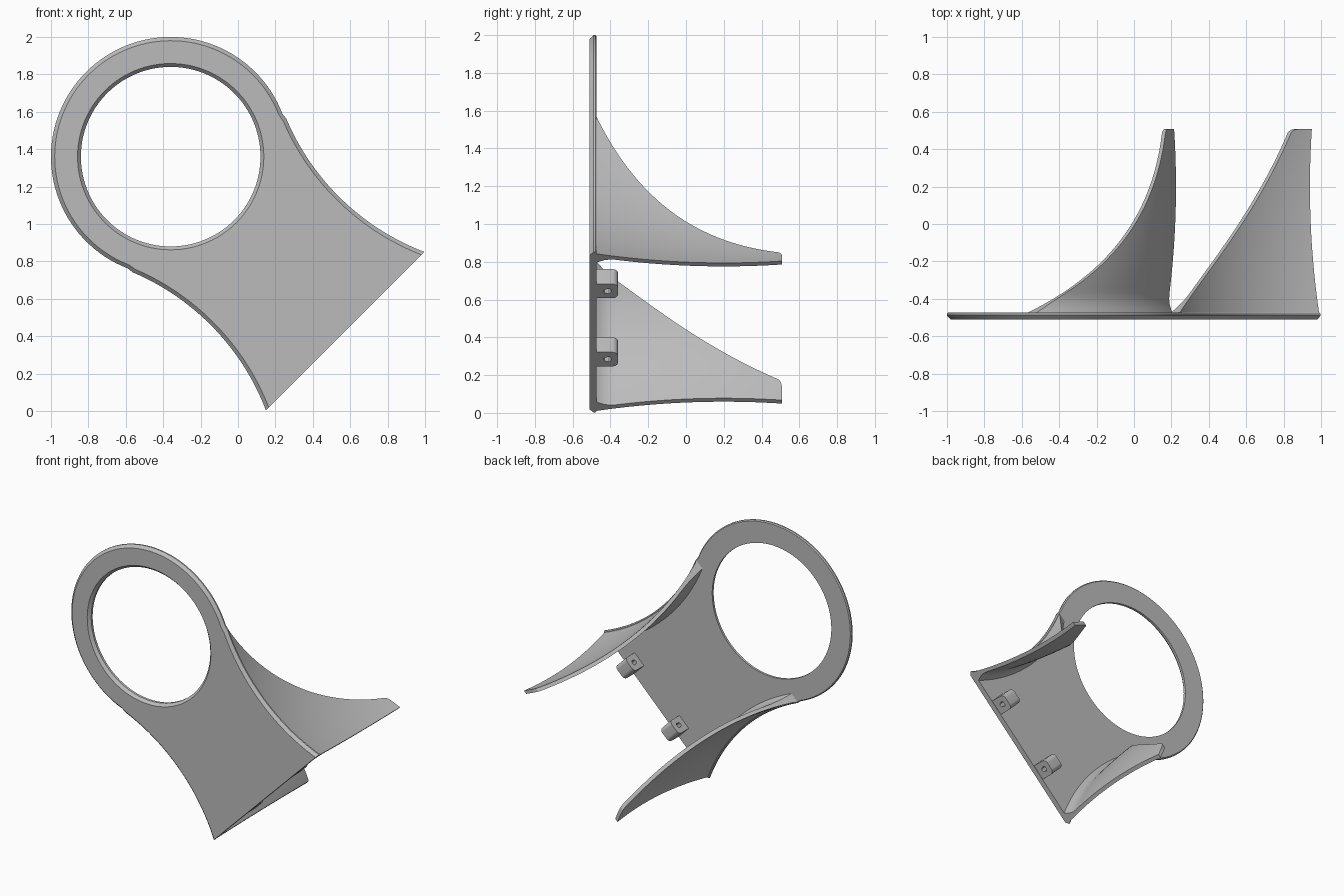
import bpy, bmesh, math
from mathutils import Vector

old = bpy.data.objects.get("Cube")
if old:
    bpy.data.objects.remove(old)

grey = bpy.data.materials.new("plain_grey")
grey.use_nodes = True
COLOR = (0.5, 0.5, 0.5, 1)
grey.diffuse_color = COLOR
grey.node_tree.nodes["Principled BSDF"].inputs["Base Color"].default_value = COLOR

RING_R, HOLE_R = 0.64, 0.48
END, HALF = 1.32, 0.6            # straight end: distance from ring, half width
NECK_A, NECK_B, NECK_R = 0.785, 1.793, 1.308   # centre and radius of waist arc
START = 0.26                     # where the ring meets the waist arc
FRONT, BACK = -0.51, -0.473


def place(a, b, y):
    """a runs from the ring to the straight end, b across, tilted 45 degrees."""
    s = math.sqrt(0.5)
    return Vector((-0.36 + (a + b) * s, y, 1.36 + (b - a) * s))


def waist(a, inset=0.0):
    return NECK_B - math.sqrt((NECK_R + inset) ** 2 - (a - NECK_A) ** 2)


def loft(name, loops, cyclic=False):
    """Skin closed loops of equal length; cap the ends unless cyclic."""
    bm = bmesh.new()
    rows = [[bm.verts.new(place(*p)) for p in loop] for loop in loops]
    pairs = list(zip(rows, rows[1:]))
    if cyclic:
        pairs.append((rows[-1], rows[0]))
    else:
        bm.faces.new(rows[0])
        bm.faces.new(rows[-1])
    for r, q in pairs:
        n = len(r)
        for i in range(n):
            bm.faces.new((r[i], r[(i + 1) % n], q[(i + 1) % n], q[i]))
    bmesh.ops.recalc_face_normals(bm, faces=bm.faces)
    mesh = bpy.data.meshes.new(name)
    bm.to_mesh(mesh)
    bm.free()
    mesh.materials.append(grey)
    obj = bpy.data.objects.new(name, mesh)
    bpy.context.collection.objects.link(obj)
    bpy.ops.object.select_all(action='DESELECT')
    obj.select_set(True)
    bpy.context.view_layer.objects.active = obj
    bpy.ops.object.shade_smooth_by_angle(angle=math.radians(28))
    return obj


def outline(inset):
    """Ring, two waist arcs and the straight end, as (a, b) points."""
    first = math.acos(START / RING_R)
    r = RING_R - inset
    pts = []
    for i in range(73):
        t = first + (2 * math.pi - 2 * first) * i / 72
        pts.append((r * math.cos(t), r * math.sin(t)))
    arc = [START + (END - START) * i / 32 for i in range(1, 33)]
    pts += [(a, -waist(a, inset)) for a in arc]
    corner = waist(END, inset)
    pts += [(END, corner * (i / 8 - 1)) for i in range(1, 16)]
    pts += [(a, waist(a, inset)) for a in reversed(arc)]
    return pts


def at(points, y):
    return [(a, b, y) for a, b in points]


def circle_like(points, r):
    return [(a * r / math.hypot(a, b), b * r / math.hypot(a, b)) for a, b in points]


# Flat plate with a round opening and chamfered rims
full = outline(0)
loft("ring_plate", [
    at(outline(0.02), FRONT), at(full, FRONT + 0.02), at(full, BACK - 0.007),
    at(outline(0.007), BACK), at(circle_like(full, HOLE_R), BACK),
    at(circle_like(full, HOLE_R), FRONT + 0.02),
    at(circle_like(full, HOLE_R + 0.018), FRONT)], cyclic=True)


# Curved side fins that sweep back from the waist arcs
def fin(name, side):
    path = []
    for i in range(29):
        t = i / 28
        u = 1 - t
        path.append((u * u * -0.485 + 2 * u * t * -0.11 + t * t * 0.49,
                     u * u * START + 2 * u * t * 0.98 + t * t * 1.21))
    path += [(0.503, 1.225), (0.508, 1.25)]
    loops = []
    for y, a0 in path:
        lean = -0.08 + 0.07 * ((y - 0.2) / 0.68) ** 2
        fillet = 0.04 * max(0, 1 - (y - BACK) / 0.1) ** 2
        row = [a0 + (END - a0) * j / 24 for j in range(25)]
        loop = [(a, side * (waist(a) + lean), y) for a in row]
        loop += [(a, side * (waist(a) + lean - 0.026 - fillet), y) for a in reversed(row)]
        loops.append(loop)
    loft(name, loops)


fin("left_fin", 1)
fin("right_fin", -1)


# Small pierced lugs on the back of the straight end
def lug(name, mid):
    w, r = 0.053, 0.03
    low, high, hole_y = BACK - 0.01, -0.36, -0.415
    section = []
    for cb, cy, start in ((w - r, high - r, 0), (r - w, high - r, 90)):
        for i in range(9):
            t = math.radians(start + i * 90 / 8)
            section.append((cb + r * math.cos(t), cy + r * math.sin(t)))
    section += [(w * (i / 3 - 1), low) for i in range(7)]
    bore = []
    for b, y in section:
        d = Vector((b, y - hole_y)).normalized() * 0.02
        bore.append((d.x, hole_y + d.y))
    loft(name, [[(a, mid + b, y) for b, y in ring]
                for ring, a in ((section, 1.205), (section, END - 0.003),
                                (bore, END - 0.003), (bore, 1.205))], cyclic=True)


lug("upper_lug", 0.305)
lug("lower_lug", -0.205)
